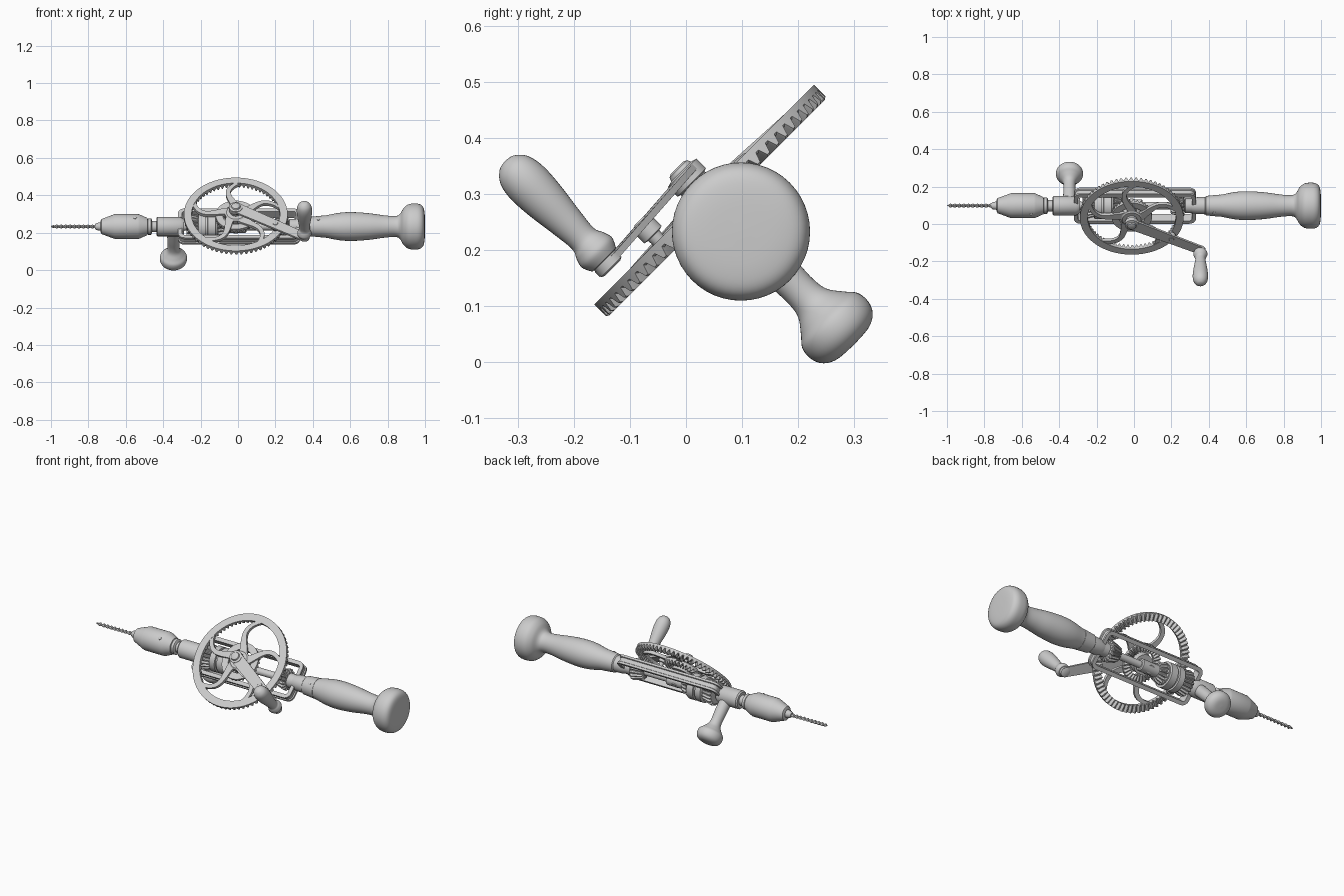
import bpy, bmesh, math
from math import cos, sin, pi, radians

if "Cube" in bpy.data.objects:
    bpy.data.objects.remove(bpy.data.objects["Cube"])

# Built with the drill axis on local x and the wheel axis on local z,
# then every part is rolled 45 degrees about x and moved into place.
POS, ROLL = (0, 0.098, 0.233), (radians(45), 0, 0)
WX = -0.012  # wheel centre along x


def loft(name, rings, closed=False, angle=35):
    """Skin a list of equal-length point rings; cap ends or close the loop."""
    bm = bmesh.new()
    vs = [[bm.verts.new(p) for p in ring] for ring in rings]
    n = len(vs[0])
    for i in range(len(vs) if closed else len(vs) - 1):
        a, b = vs[i], vs[(i + 1) % len(vs)]
        for j in range(n):
            k = (j + 1) % n
            bm.faces.new((a[j], a[k], b[k], b[j]))
    if not closed:
        bm.faces.new(vs[0])
        bm.faces.new(vs[-1])
    bmesh.ops.recalc_face_normals(bm, faces=bm.faces)
    me = bpy.data.meshes.new(name)
    bm.to_mesh(me)
    bm.free()
    me.polygons.foreach_set("use_smooth", [True] * len(me.polygons))
    me.set_sharp_from_angle(angle=radians(angle))
    ob = bpy.data.objects.new(name, me)
    bpy.context.collection.objects.link(ob)
    ob.location, ob.rotation_euler = POS, ROLL
    return ob


def spline(pts, steps=5):
    """Catmull-Rom smoothing of a 2D profile."""
    p = [pts[0]] + pts + [pts[-1]]
    out = []
    for i in range(1, len(p) - 2):
        for s in range(steps):
            t = s / steps
            out.append(tuple(0.5 * (2 * b + (c - a) * t + (2 * a - 5 * b + 4 * c - d) * t * t
                                    + (3 * b - a - 3 * c + d) * t ** 3)
                             for a, b, c, d in zip(p[i - 1], p[i], p[i + 1], p[i + 2])))
    return out + [pts[-1]]


def lathe_x(name, prof, seg=40):
    ang = [2 * pi * j / seg for j in range(seg)]
    return loft(name, [[(h, r * cos(a), r * sin(a)) for a in ang] for h, r in prof])


def lathe_z(name, prof, x, y=0, seg=40):
    ang = [2 * pi * j / seg for j in range(seg)]
    return loft(name, [[(x + r * cos(a), y + r * sin(a), h) for a in ang] for h, r in prof])


def crown_gear(name, r0, r1, low, root, top, teeth):
    """Flat ring with teeth on its underside."""
    rings = []
    n = teeth * 4
    for i in range(n):
        a = 2 * pi * i / n
        w = low if i % 4 < 2 else root
        sec = [(r0, top), (r1, top), (r1, w + 0.004), (r1 - 0.006, w), (r0, w)]
        rings.append([(WX + r * cos(a), r * sin(a), h) for r, h in sec])
    return loft(name, rings, True, 30)


def pinion(name, prof, depth, teeth):
    """Toothed gear on the drill axis."""
    n = teeth * 4
    return loft(name, [[(h, (r - depth * (j % 4 > 1)) * cos(2 * pi * j / n),
                         (r - depth * (j % 4 > 1)) * sin(2 * pi * j / n))
                        for j in range(n)] for h, r in prof], False, 25)


# main handle with end knob
lathe_x("main_handle", [(0.385, 0.03)] + spline([
    (0.39, 0.051), (0.46, 0.058), (0.54, 0.073), (0.61, 0.077), (0.70, 0.071),
    (0.78, 0.060), (0.84, 0.056), (0.865, 0.066), (0.885, 0.098), (0.91, 0.118),
    (0.94, 0.123), (0.97, 0.120), (0.99, 0.104), (0.998, 0.07), (1.0, 0.01)]), 48)
lathe_x("handle_ferrule", [(0.31, 0.04), (0.335, 0.045), (0.38, 0.046), (0.385, 0.052),
                           (0.46, 0.059), (0.465, 0.05)])

# oblong frame with grooved outer edge
corners = [(0.295, 0.075, 0), (-0.285, 0.075, 1), (-0.285, -0.075, 2), (0.295, -0.075, 3)]
sect = [(0.014, -0.026), (0.036, -0.026), (0.036, -0.014), (0.030, -0.011),
        (0.030, 0.011), (0.036, 0.014), (0.036, 0.026), (0.014, 0.026)]
rings = []
for cx, cy, q in corners:
    for s in range(7):
        a = (q + s / 6) * pi / 2
        rings.append([(cx + r * cos(a), cy + r * sin(a), w) for r, w in sect])
loft("frame", rings, True)

# front bearing collar, spindle and chuck
lathe_x("front_collar", [(-0.29, 0.04), (-0.31, 0.052), (-0.43, 0.052), (-0.437, 0.045)])
lathe_x("spindle", [(-0.50, 0.03), (-0.30, 0.03), (-0.28, 0.02), (0.32, 0.02)], 24)
lathe_x("spindle_ring", [(-0.485, 0.036), (-0.48, 0.044), (-0.465, 0.044), (-0.46, 0.036)])
lathe_x("chuck", [(-0.735, 0.03), (-0.73, 0.040), (-0.665, 0.064), (-0.655, 0.067),
                  (-0.535, 0.067), (-0.525, 0.064), (-0.485, 0.046), (-0.48, 0.035)], 48)
lathe_x("chuck_jaws", [(-0.765, 0.013), (-0.755, 0.020), (-0.73, 0.024)], 12)

# twisted drill bit
rings = []
for i in range(81):
    t = i / 80
    tw, k = t * 5 * 2 * pi, min(1, 0.15 + t * 14)
    ring = []
    for j in range(12):
        a = 2 * pi * j / 12
        r = k * (0.0075 + 0.0035 * cos(2 * a))
        ring.append((-1 + 0.24 * t, r * cos(a + tw), r * sin(a + tw)))
    rings.append(ring)
loft("drill_bit", rings)

# side knob
lathe_z("side_knob", spline([
    (-0.03, 0.034), (-0.10, 0.033), (-0.15, 0.031), (-0.18, 0.036), (-0.205, 0.054),
    (-0.225, 0.070), (-0.25, 0.072), (-0.27, 0.062), (-0.282, 0.04), (-0.285, 0.005)]), -0.345)

# drive wheel: toothed rim, inner toothed ring, curved spokes, hub
crown_gear("wheel_rim", 0.236, 0.277, 0.060, 0.077, 0.093, 64)
crown_gear("inner_gear_ring", 0.07, 0.108, 0.058, 0.072, 0.088, 30)
path = spline([(0.03, -8), (0.09, 14), (0.15, 20), (0.20, 14), (0.245, 0)], 4)
for k in range(5):
    base = radians(85 + 72 * k)
    rings = []
    for r, d in path:
        a = base + radians(d)
        half = (0.013 + 0.35 * abs(r - 0.165) ** 1.5) / r
        top = 0.104 - 0.013 * r / 0.245
        rings.append([(WX + r * cos(a + s * half), r * sin(a + s * half), h)
                      for s, h in ((-1, top - 0.018), (1, top - 0.018), (1, top), (-1, top))])
    loft("wheel_spoke_%d" % (k + 1), rings)
lathe_z("wheel_hub", [(0.05, 0.055), (0.10, 0.058), (0.106, 0.05)], WX)
lathe_z("wheel_axle", [(-0.03, 0.024), (0.06, 0.024)], WX)
lathe_z("crank_hub", [(0.10, 0.028), (0.122, 0.03), (0.124, 0.036), (0.148, 0.036),
                      (0.151, 0.025), (0.158, 0.022), (0.161, 0.016)], WX)

# pinions and ratchet drum on the spindle
pinion("rear_pinion", [(0.195, 0.035), (0.20, 0.045), (0.262, 0.062), (0.27, 0.05)], 0.012, 16)
lathe_x("rear_bearing", [(0.27, 0.03), (0.275, 0.04), (0.31, 0.04)])
pinion("front_pinion", [(-0.275, 0.07), (-0.265, 0.074), (-0.215, 0.062), (-0.21, 0.05)], 0.012, 20)
lathe_x("ratchet_drum", [(-0.215, 0.06), (-0.21, 0.072), (-0.175, 0.072), (-0.173, 0.062),
                         (-0.163, 0.062), (-0.161, 0.072), (-0.12, 0.072), (-0.118, 0.06),
                         (-0.11, 0.06)])
pinion("inner_pinion", [(-0.11, 0.05), (-0.105, 0.062), (-0.07, 0.05), (-0.065, 0.04)], 0.012, 16)
lathe_x("drum_bearing", [(-0.07, 0.034), (0.04, 0.034), (0.045, 0.028)])

# crank arm, a tapered bar with round ends
KX, KY = 0.355, -0.208
dirn = math.atan2(KY, KX - WX)
outline = [(WX, 0, 0.034, dirn + pi / 2 + pi * i / 12, 0.135) for i in range(13)]
outline += [(KX, KY, 0.027, dirn - pi / 2 + pi * i / 12, 0.121) for i in range(13)]
loft("crank_arm", [[(x + r * cos(a), y + r * sin(a), h + dz) for x, y, r, a, h in outline]
                   for dz in (0, 0.012)])
lathe_z("arm_peg", [(0.085, 0.012), (0.105, 0.014), (0.107, 0.022), (0.128, 0.022),
                    (0.142, 0.012)], 0.20, -0.115, 20)

# crank grip
lathe_z("crank_grip", [(0.116, 0.02), (0.119, 0.026), (0.136, 0.026)] + spline([
    (0.137, 0.030), (0.155, 0.038), (0.172, 0.034), (0.19, 0.027), (0.23, 0.031),
    (0.29, 0.039), (0.335, 0.041), (0.365, 0.034), (0.382, 0.018), (0.386, 0.003)]), KX, KY, 32)

# small screws on the ferrule and chuck
for name, x, r in (("ferrule_screw", 0.43, 0.058), ("chuck_key_hole", -0.55, 0.069)):
    lathe_z(name, [(r - 0.02, 0.009), (r, 0.009), (r + 0.002, 0.006)], x, 0, 16)
